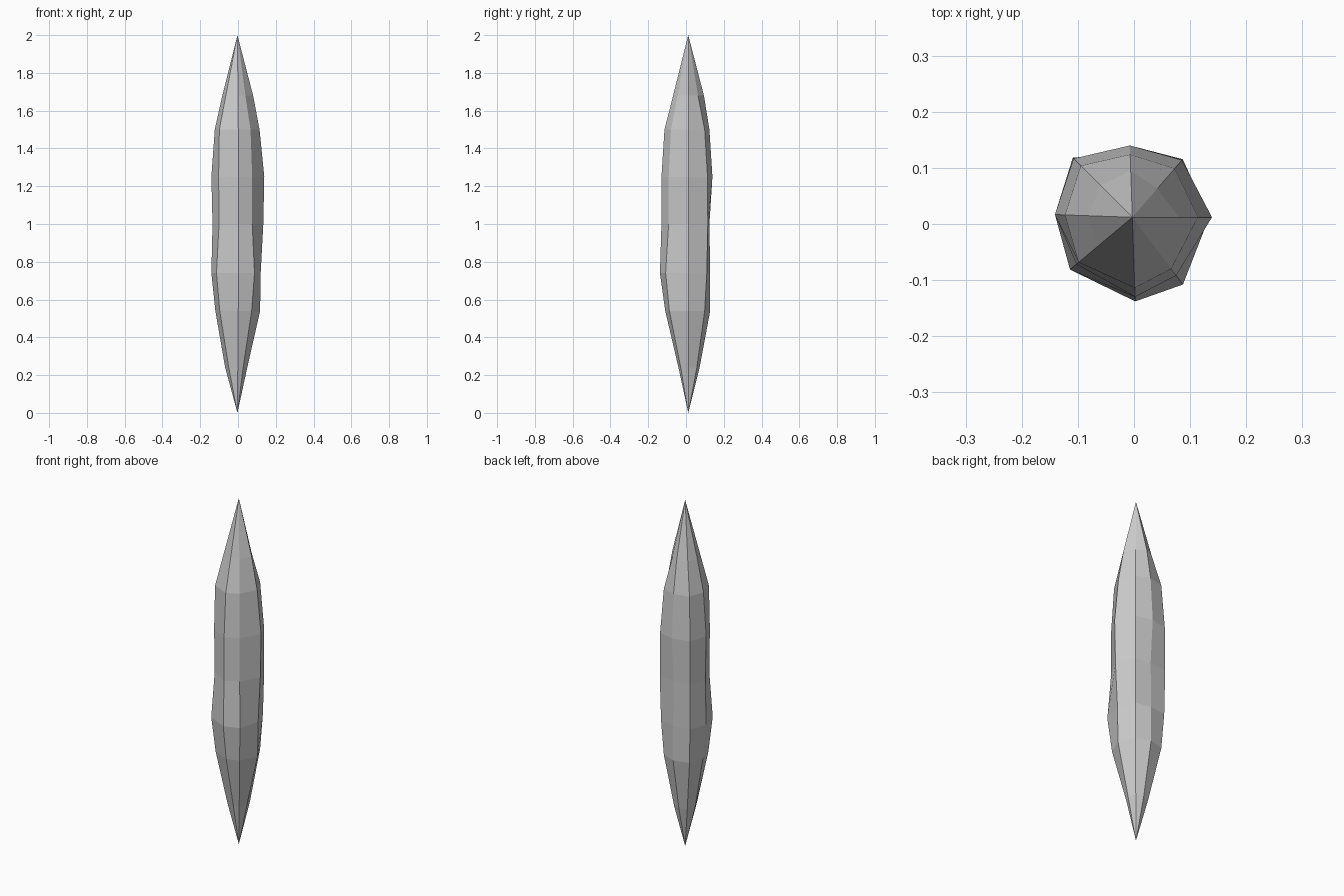
import bpy, bmesh
from math import sin, cos, radians

if "Cube" in bpy.data.objects:
    bpy.data.objects.remove(bpy.data.objects["Cube"])

# Irregular eight-sided crystal shard, pointed at both ends
CX, CY, HEIGHT = -0.003, 0.012, 2.0
LEVELS = (0.24, 0.54, 0.74, 1.0, 1.25, 1.5, 1.68)

# Ridge direction in degrees -> distance from the axis at each level
RIDGES = {
    0:   (.052, .120, .123, .137, .142, .117, .083),
    49:  (.060, .115, .130, .137, .135, .115, .068),
    92:  (.060, .116, .116, .112, .128, .112, .083),
    135: (.063, .130, .145, .150, .148, .130, .080),
    178: (.065, .117, .138, .132, .138, .120, .080),
    220: (.060, .122, .145, .127, .130, .125, .080),
    272: (.052, .122, .150, .142, .142, .126, .080),
    307: (.050, .125, .150, .130, .130, .115, .070),
}

bm = bmesh.new()
bottom = bm.verts.new((CX, CY, 0))
top = bm.verts.new((CX, CY, HEIGHT))

# Ridges running from tip to tip
ridges = []
for deg, radii in RIDGES.items():
    a = radians(deg)
    ridges.append([bm.verts.new((CX + r * cos(a), CY + r * sin(a), z))
                   for r, z in zip(radii, LEVELS)])

# Facets between neighbouring ridges
for i, left in enumerate(ridges):
    right = ridges[(i + 1) % len(ridges)]
    bm.faces.new((bottom, right[0], left[0]))
    for k in range(len(LEVELS) - 1):
        bm.faces.new((left[k], right[k], right[k + 1], left[k + 1]))
    bm.faces.new((left[-1], right[-1], top))

bmesh.ops.recalc_face_normals(bm, faces=bm.faces)
mesh = bpy.data.meshes.new("crystal_shard")
bm.to_mesh(mesh)
bm.free()
bpy.context.collection.objects.link(bpy.data.objects.new("crystal_shard", mesh))
